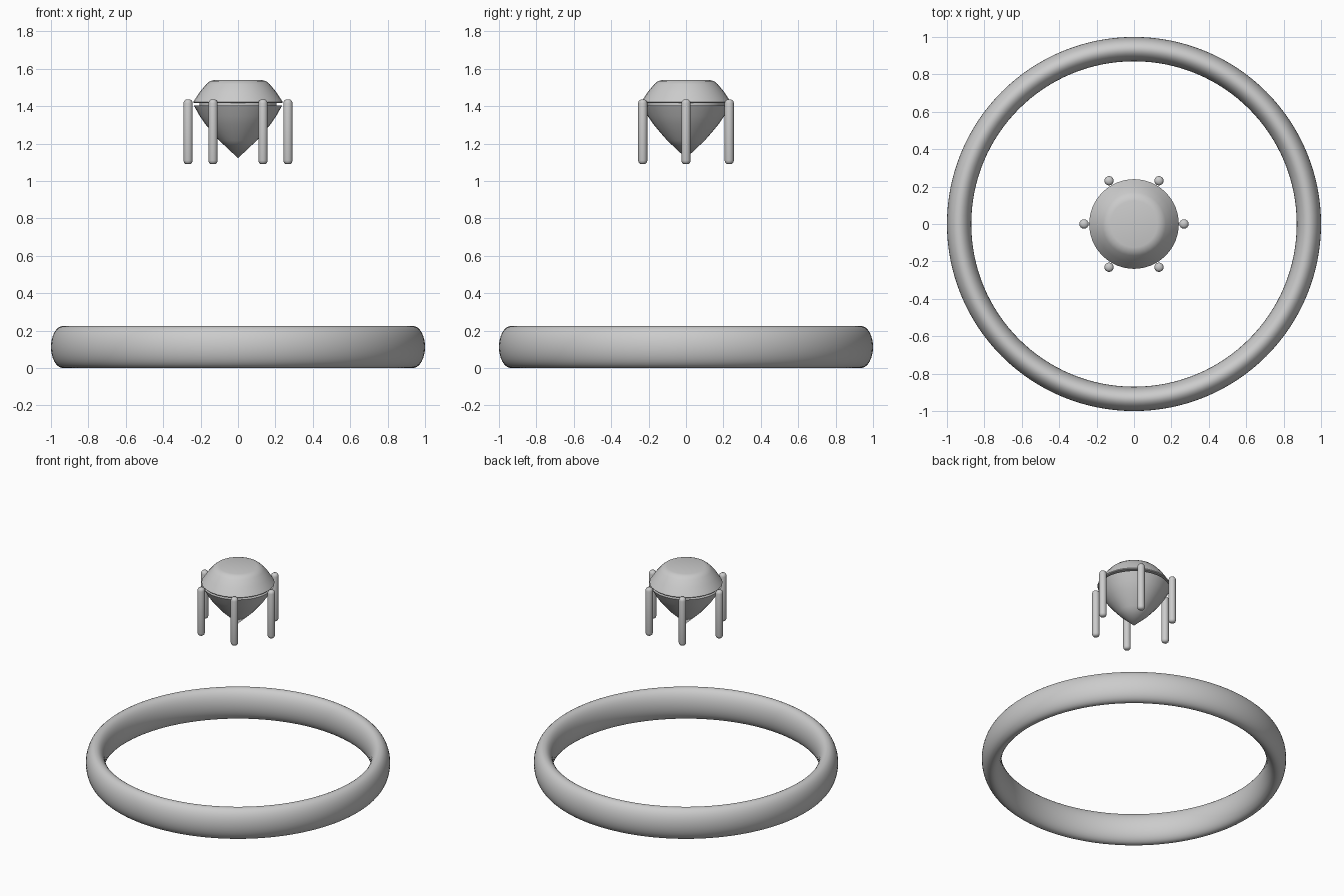
import bpy, bmesh, math

if "Cube" in bpy.data.objects:
    bpy.data.objects.remove(bpy.data.objects["Cube"])


def lathe(name, profile, segments, loc=(0, 0, 0), closed=False, angle=30):
    """Spin an (r, z) profile around the z axis."""
    bm = bmesh.new()
    vs = [bm.verts.new((r, 0, z)) for r, z in profile]
    pairs = list(zip(vs, vs[1:])) + ([(vs[-1], vs[0])] if closed else [])
    edges = [bm.edges.new(p) for p in pairs]
    bmesh.ops.spin(bm, geom=vs + edges, cent=(0, 0, 0), axis=(0, 0, 1),
                   angle=2 * math.pi, steps=segments, use_merge=True)
    bmesh.ops.remove_doubles(bm, verts=bm.verts, dist=1e-5)
    bmesh.ops.recalc_face_normals(bm, faces=bm.faces)
    me = bpy.data.meshes.new(name)
    bm.to_mesh(me)
    bm.free()
    ob = bpy.data.objects.new(name, me)
    ob.location = loc
    bpy.context.collection.objects.link(ob)
    bpy.context.view_layer.objects.active = ob
    ob.select_set(True)
    bpy.ops.object.shade_smooth_by_angle(angle=math.radians(angle))
    ob.select_set(False)
    return ob


# Band: oval cross-section swept around z
section = [(0.935 + 0.065 * math.cos(math.tau * i / 32),
            0.1125 + 0.1125 * math.sin(math.tau * i / 32)) for i in range(32)]
lathe("band", section, 128, closed=True)

# Gem crown with a flat table and softened shoulder
lathe("gem_crown", [(0, 1.54), (0.125, 1.54), (0.15, 1.534), (0.17, 1.517),
                    (0.205, 1.475), (0.24, 1.422), (0.236, 1.417), (0, 1.417)], 32)

# Recessed girdle between crown and pavilion
lathe("gem_girdle", [(0, 1.42), (0.205, 1.42), (0.205, 1.398), (0, 1.398)], 32)

# Gem pavilion tapering to a point
lathe("gem_pavilion", [(0, 1.403), (0.236, 1.403), (0.205, 1.348), (0.175, 1.304),
                       (0.14, 1.262), (0.1, 1.216), (0, 1.122)], 32)

# Six prongs with rounded ends
for i in range(6):
    a = math.tau * i / 6
    lathe(f"prong_{i + 1}", [(0, 1.09), (0.015, 1.092), (0.022, 1.099), (0.025, 1.11),
                             (0.025, 1.415), (0.022, 1.427), (0.015, 1.434), (0, 1.436)],
          16, loc=(0.267 * math.cos(a), 0.267 * math.sin(a), 0), angle=50)
